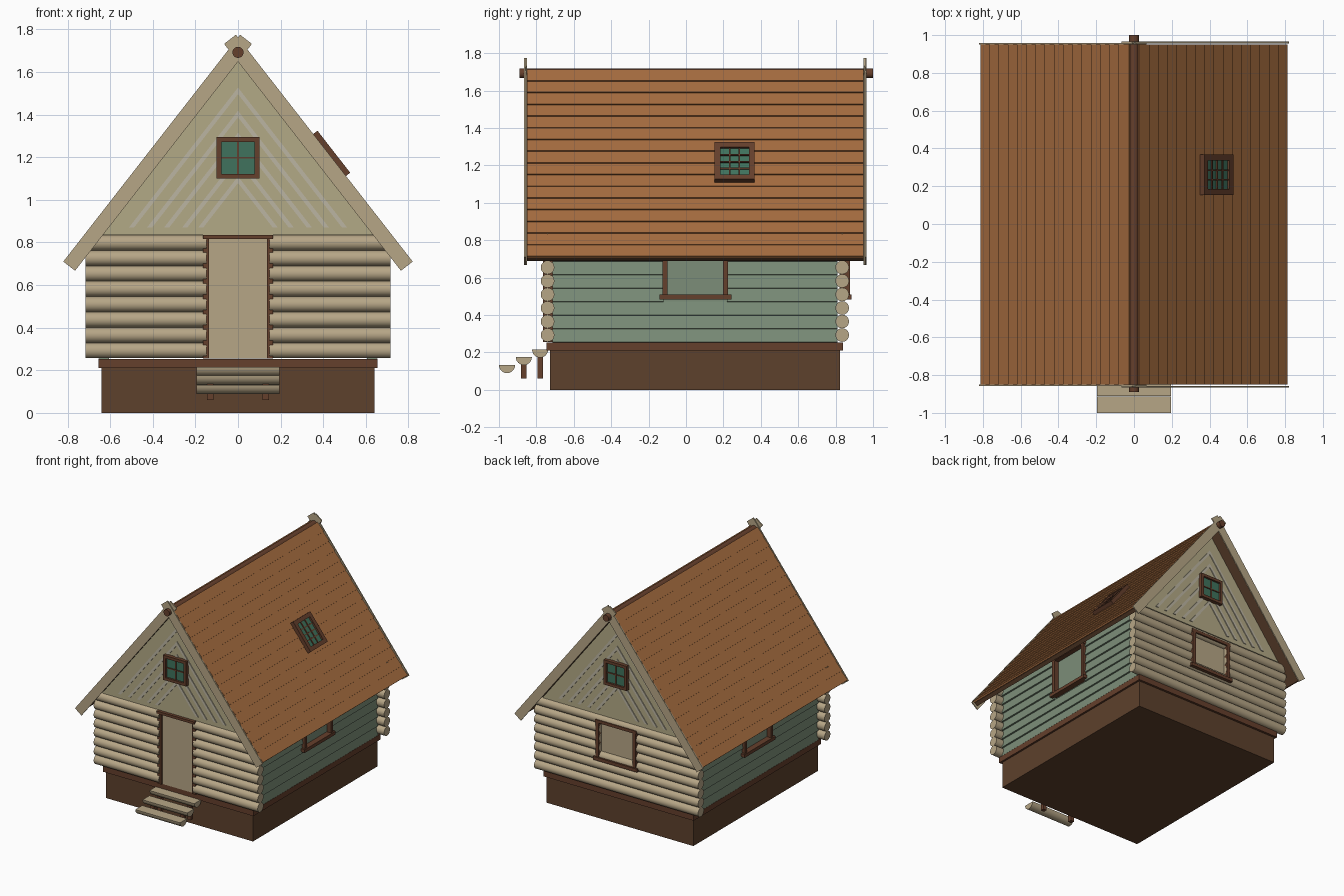
import bpy, math
from mathutils import Matrix, Vector

if "Cube" in bpy.data.objects:
    bpy.data.objects.remove(bpy.data.objects["Cube"])

def material(name, r, g, b):
    m = bpy.data.materials.new(name)
    m.diffuse_color = (r, g, b, 1)
    m.use_nodes = True
    m.node_tree.nodes["Principled BSDF"].inputs["Base Color"].default_value = m.diffuse_color
    return m

BROWN = material("dark_wood", 0.11, 0.052, 0.025)
TRIM = material("trim_wood", 0.13, 0.05, 0.025)
ROOF = material("roof_wood", 0.38, 0.15, 0.05)
CREAM = material("pale_log", 0.47, 0.38, 0.24)
GABLE = material("gable_board", 0.45, 0.40, 0.24)
STRIP = material("gable_strip", 0.50, 0.46, 0.36)
GREEN = material("green_board", 0.20, 0.27, 0.19)
GLASS = material("glass", 0.05, 0.17, 0.11)
CY = 0.0475                       # house centre in y
SLOPE = 1.283
A = math.atan(SLOPE)
CA, SA = math.cos(A), math.sin(A)

def mesh_object(name, verts, faces, mat, M=Matrix()):
    me = bpy.data.meshes.new(name)
    me.from_pydata([M @ Vector(v) for v in verts], [], faces)
    me.materials.append(mat)
    ob = bpy.data.objects.new(name, me)
    bpy.context.collection.objects.link(ob)
    return ob

def prism(name, poly, a, b, mat, M=Matrix()):
    """Extrude an (x, z) outline (counter-clockwise seen from -y) from y=a to y=b."""
    n = len(poly)
    verts = [(x, a, z) for x, z in poly] + [(x, b, z) for x, z in poly]
    faces = [tuple(range(n)), tuple(range(2 * n - 1, n - 1, -1))]
    faces += [(i, i + n, (i + 1) % n + n, (i + 1) % n) for i in range(n)]
    return mesh_object(name, verts, faces, mat, M)

def box(name, c, s, mat, M=Matrix()):
    x, z = s[0] / 2, s[2] / 2
    return prism(name, [(-x, -z), (x, -z), (x, z), (-x, z)], -s[1] / 2, s[1] / 2,
                 mat, M @ Matrix.Translation(c))

def smooth(ob):
    bpy.ops.object.select_all(action='DESELECT')
    bpy.context.view_layer.objects.active = ob
    ob.select_set(True)
    bpy.ops.object.shade_smooth_by_angle(angle=math.radians(35))

def rod(name, r, a, b, mat, M, start=0, end=2 * math.pi, n=20):
    """Round (or half round) bar along local y."""
    full = end - start > 6
    pts = [start + (end - start) * i / n for i in range(n if full else n + 1)]
    smooth(prism(name, [(r * math.cos(t), r * math.sin(t)) for t in pts], a, b, mat, M))

def at(x, y, z, rz=0, ry=0):
    return (Matrix.Translation((x, y, z)) @ Matrix.Rotation(rz, 4, 'Z')
            @ Matrix.Rotation(ry, 4, 'Y'))

ALONG_X = -math.pi / 2            # turns local +y to +x

# Foundation and its cap
box("foundation", (0, CY, 0.105), (1.28, 1.55, 0.21), BROWN)
box("foundation_cap", (0, CY, 0.232), (1.31, 1.585, 0.044), TRIM)

# Log walls front and back, split around the door and the back window
for side, y in (("front", CY - 0.7875), ("back", CY + 0.7875)):
    for i in range(8):
        z = 0.293 + i * 0.0722
        gap = 0.148 if side == "front" or 3 < i < 7 else 0
        for a, b in (((-0.715, -gap), (gap, 0.715)) if gap else ((-0.715, 0.715),)):
            rod(f"{side}_log", 0.0365, a, b, CREAM, at(0, y, z, ALONG_X))

# Door with jambs and lintel
FY = CY - 0.7875
box("door", (0, FY + 0.005, 0.54), (0.28, 0.03, 0.57), CREAM)
for s in (-1, 1):
    box("door_jamb", (s * 0.15, FY, 0.54), (0.03, 0.05, 0.57), TRIM)
box("door_lintel", (0, FY - 0.012, 0.825), (0.33, 0.06, 0.02), TRIM)

# Green side walls: lapped boards, split around the window
for s in (-1, 1):
    box("side_wall_core", (s * 0.62, CY, 0.545), (0.03, 1.52, 0.59), GREEN)
    for i in range(8):
        z = 0.29 + i * 0.0722
        spans = ((-0.715, -0.12), (0.22, 0.81)) if 3 <= i < 8 else ((-0.715, 0.81),)
        for a, b in spans:
            M = at(s * 0.64, 0, z, 0, -s * 0.16)
            box("side_board", (0, (a + b) / 2, 0), (0.018, b - a, 0.074), GREEN, M)

# Large wall windows: jambs, head, sill, recessed panel (local -y is outward)
def wall_window(M, mat):
    box("window_panel", (0, 0.01, 0.645), (0.31, 0.02, 0.29), mat, M)
    for s in (-1, 1):
        box("window_jamb", (s * 0.162, -0.012, 0.65), (0.026, 0.05, 0.29), TRIM, M)
    box("window_head", (0, -0.012, 0.79), (0.36, 0.05, 0.024), TRIM, M)
    box("window_sill", (0, -0.016, 0.497), (0.385, 0.06, 0.026), TRIM, M)

wall_window(at(0, CY + 0.7925, 0, math.pi), CREAM)
wall_window(at(0.635, 0.05, 0, math.pi / 2), GREEN)
wall_window(at(-0.635, 0.05, 0, -math.pi / 2), GREEN)

# Small glazed window centred on local origin (local -y is outward)
def small_window(name, M, w, h, nx, nz, f):
    box(f"{name}_glass", (0, 0, 0), (w - f, 0.012, h - f), GLASS, M)
    for s in (-1, 1):
        box(f"{name}_stile", (s * (w - f) / 2, -0.006, 0), (f, 0.03, h), TRIM, M)
        box(f"{name}_rail", (0, -0.006, s * (h - f) / 2), (w - 2 * f, 0.03, f), TRIM, M)
    for i in range(1, nx):
        box(f"{name}_bar", (-w / 2 + f + (w - 2 * f) * i / nx, -0.007, 0), (0.008, 0.012, h - f), TRIM, M)
    for i in range(1, nz):
        box(f"{name}_bar", (0, -0.007, -h / 2 + f + (h - 2 * f) * i / nz), (w - f, 0.012, 0.008), TRIM, M)

# Gables with chevron strips and a window, front and back
for name, y, rz in (("front", CY - 0.805, 0), ("back", CY + 0.805, math.pi)):
    M = at(0, y, 0, rz)
    prism(f"{name}_gable", [(-0.655, 0.835), (0.655, 0.835), (0, 0.835 + 0.655 * SLOPE)], 0, 0.05, GABLE, M)
    for x in (0.5, 0.415, 0.335, 0.25, 0.175):
        top = 0.87 + x * SLOPE
        for s in (-1, 1):
            p = [(x - 0.012, 0.87), (x + 0.012, 0.87), (0, top + 0.012 * SLOPE), (0, top - 0.012 * SLOPE)]
            p = p if s > 0 else [(-u, v) for u, v in reversed(p)]
            prism(f"{name}_gable_strip", p, -0.006, 0.004, STRIP, M)
    small_window(f"{name}_gable_window", M @ at(0, -0.01, 1.197), 0.2, 0.195, 2, 2, 0.022)

# Roof: slab plus 16 lapped boards on each slope (local x runs down the slope)
RY, RL = 0.05, 1.8
for s in (-1, 1):
    def on_roof(x, depth, tilt=0.0):
        z = 0.71 + (0.82 - x) * SLOPE
        return at(s * (x - depth * SA), RY, z - depth * CA, 0, s * (A - tilt))
    box("roof_slab", (0, 0, 0), (1.265, RL, 0.03), BROWN, on_roof(0.425, 0.033))
    for i in range(16):
        x = 0.035 + (i + 0.5) * 0.78 / 16
        box("roof_board", (0, 0, 0), (0.081, RL, 0.014), ROOF, on_roof(x, 0.012, 0.09))
    # Crossed barge boards at both ends
    for e in (-1, 1):
        y = RY + e * (0.911 if s > 0 else 0.904) - RY
        box("barge_board", (0, y, 0), (1.35, 0.009, 0.07), CREAM, on_roof(0.405, 0.035))

# Ridge pole
rod("ridge_pole", 0.026, -0.89, 1.0, TRIM, at(0, 0, 1.692))

# Skylight on the right slope: local -y turned to the roof normal
cx = 0.43
n = Vector((SA, 0, CA))
u = Vector((-CA, 0, SA))
R = Matrix((Vector((0, 1, 0)), -n, u)).transposed().to_4x4()
S = Matrix.Translation(Vector((cx, 0.26, 0.71 + (0.82 - cx) * SLOPE)) + n * 0.004) @ R
small_window("skylight", S, 0.215, 0.25, 3, 4, 0.032)

# Entry steps: half-log treads on posts
for y, z, post in ((-0.957, 0.132, 0), (-0.867, 0.175, 1), (-0.78, 0.215, 1)):
    rod("step_tread", 0.043, -0.195, 0.195, CREAM, at(0, y, z, ALONG_X), math.pi, 2 * math.pi, 12)
    for s in (-1, 1):
        if post:
            box("step_post", (s * 0.13, y, (z - 0.03 + 0.06) / 2), (0.03, 0.03, z - 0.09), TRIM)
